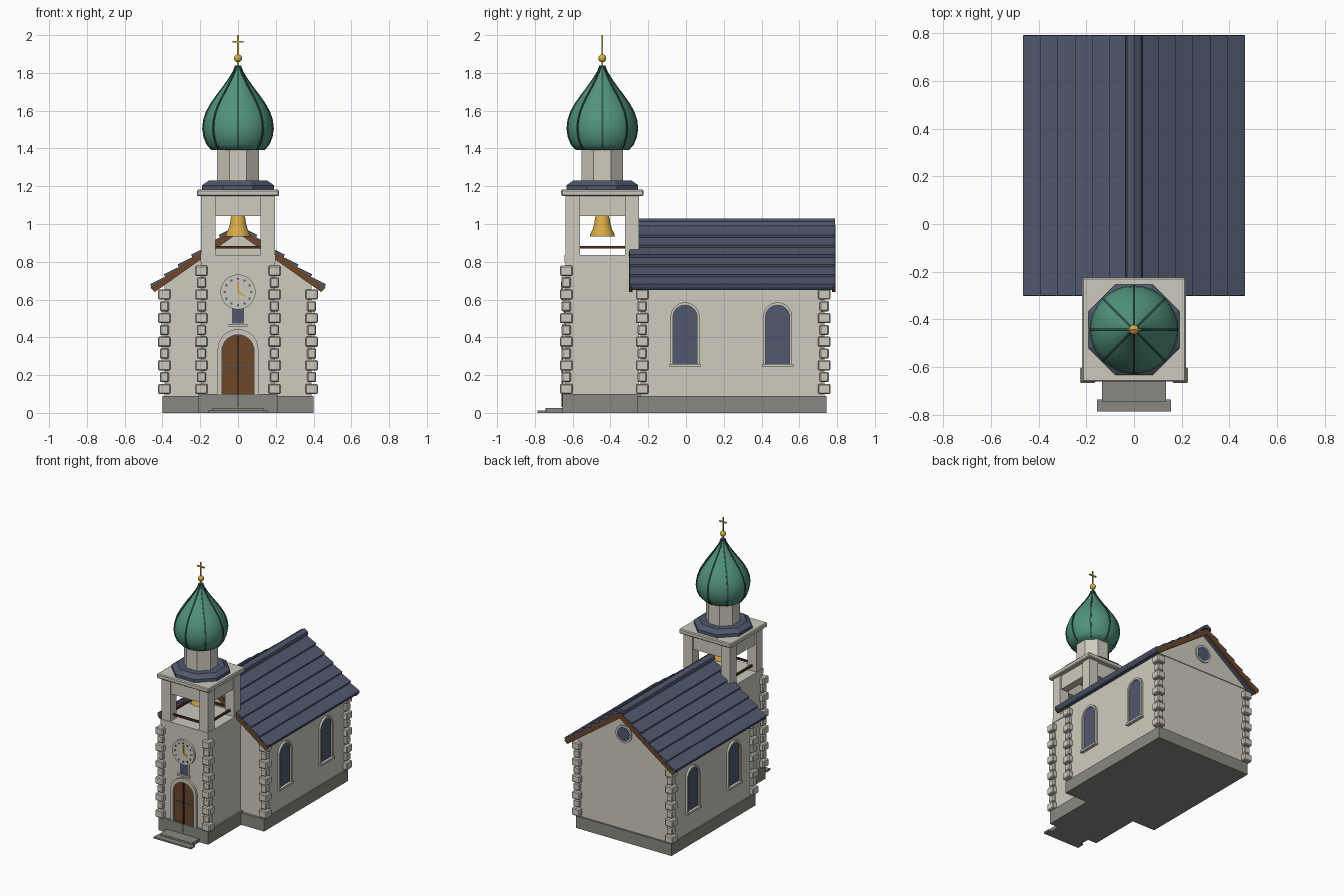
import bpy, bmesh, math
from mathutils import Vector

if "Cube" in bpy.data.objects:
    bpy.data.objects.remove(bpy.data.objects["Cube"])


def material(name, r, g, b):
    lin = [(c / 255 / 12.92) if c < 11 else ((c / 255 + 0.055) / 1.055) ** 2.4 for c in (r, g, b)]
    m = bpy.data.materials.new(name)
    m.diffuse_color = (*lin, 1)
    m.use_nodes = True
    m.node_tree.nodes["Principled BSDF"].inputs["Base Color"].default_value = m.diffuse_color
    return m


PLASTER = material("plaster", 207, 204, 190)
STONE = material("pale_stone", 203, 201, 189)
GREY = material("grey_stone", 136, 135, 130)
SLATE = material("slate", 80, 88, 110)
WOOD = material("wood", 108, 71, 43)
DARKWOOD = material("dark_wood", 80, 45, 32)
COPPER = material("green_copper", 82, 147, 126)
RIB = material("dark_copper", 48, 88, 75)
GOLD = material("gold", 214, 172, 72)

TY = -0.443            # tower centre
SLOPE = 0.72           # roof fall per unit of width


def finish(bm, name, mat, bevel=0, smooth=None):
    bmesh.ops.recalc_face_normals(bm, faces=bm.faces)
    me = bpy.data.meshes.new(name)
    bm.to_mesh(me)
    bm.free()
    me.materials.append(mat)
    ob = bpy.data.objects.new(name, me)
    bpy.context.collection.objects.link(ob)
    if bevel:
        mod = ob.modifiers.new("bevel", 'BEVEL')
        mod.width, mod.segments = bevel, 1
    if smooth:
        bpy.ops.object.select_all(action='DESELECT')
        ob.select_set(True)
        bpy.context.view_layer.objects.active = ob
        bpy.ops.object.shade_smooth_by_angle(angle=math.radians(smooth))
    return ob


def add_prism(bm, pts, axis, a, b):
    """Extrude a 2D outline along an axis from a to b."""
    put = {'x': lambda p, t: (t, p[0], p[1]), 'y': lambda p, t: (p[0], t, p[1]),
           'z': lambda p, t: (p[0], p[1], t)}[axis]
    lo = [bm.verts.new(put(p, a)) for p in pts]
    hi = [bm.verts.new(put(p, b)) for p in pts]
    bm.faces.new(lo)
    bm.faces.new(hi[::-1])
    for i in range(len(pts)):
        j = (i + 1) % len(pts)
        bm.faces.new((lo[i], hi[i], hi[j], lo[j]))


def prism(name, pts, axis, a, b, mat, **kw):
    bm = bmesh.new()
    add_prism(bm, pts, axis, a, b)
    return finish(bm, name, mat, **kw)


def rect(x0, x1, y0, y1):
    return [(x0, y0), (x1, y0), (x1, y1), (x0, y1)]


def box(name, x0, x1, y0, y1, z0, z1, mat, **kw):
    return prism(name, rect(x0, x1, y0, y1), 'z', z0, z1, mat, **kw)


def lathe(name, profile, n, mat, y=TY, turn=0.0, smooth=None):
    """Revolve (radius, height) points about a vertical axis."""
    bm = bmesh.new()
    rings = [[bm.verts.new((r * math.cos(turn + math.tau * i / n), y + r * math.sin(turn + math.tau * i / n), z))
              for i in range(n)] for r, z in profile]
    for p, q in zip(rings, rings[1:]):
        for i in range(n):
            bm.faces.new((p[i], p[(i + 1) % n], q[(i + 1) % n], q[i]))
    bm.faces.new(rings[0])
    bm.faces.new(rings[-1])
    return finish(bm, name, mat, smooth=smooth)


def arch(c, half, z0, spring, n=14):
    """Round-headed outline, left foot over the top to the right foot."""
    top = [(c - half * math.cos(math.pi * i / n), spring + half * math.sin(math.pi * i / n)) for i in range(n + 1)]
    return [(c - half, z0)] + top + [(c + half, z0)]


def circle(cx, cz, r, n=24):
    return [(cx + r * math.cos(math.tau * i / n), cz + r * math.sin(math.tau * i / n)) for i in range(n)]


# Nave walls, gables and plinths
box("nave_plinth", -0.40, 0.40, -0.26, 0.745, 0, 0.09, GREY)
box("nave_walls", -0.39, 0.39, -0.24, 0.732, 0.09, 0.68, PLASTER)
for nm, a, b in (("front_gable", -0.246, -0.20), ("back_gable", 0.69, 0.738)):
    prism(nm, [(-0.39, 0.68), (0.39, 0.68), (0, 0.968)], 'y', a, b, PLASTER)
box("tower_plinth", -0.208, 0.208, -0.655, -0.24, 0, 0.10, GREY)
box("tower_walls", -0.195, 0.195, -0.638, -0.25, 0.10, 0.80, PLASTER)
box("tower_band", -0.199, 0.199, -0.642, -0.248, 0.80, 0.837, STONE)
box("upper_step", -0.135, 0.135, -0.745, -0.655, 0, 0.026, GREY)
box("lower_step", -0.155, 0.155, -0.785, -0.735, 0, 0.013, GREY)


# Corner stones, alternately wide and narrow
def quoins(name, cx, cy, count):
    bm = bmesh.new()
    for i in range(count):
        h = 0.033 if i % 2 == 0 else 0.024
        z = 0.10 + i * 0.0625
        add_prism(bm, rect(cx - h, cx + h, cy - h, cy + h), 'z', z, z + 0.054)
    finish(bm, name, STONE, bevel=0.006)


for s in (-1, 1):
    quoins("nave_front_quoins", s * 0.39, -0.232, 9)
    quoins("nave_back_quoins", s * 0.39, 0.732, 9)
    quoins("tower_quoins", s * 0.194, -0.634, 11)

# Roof: deck, overlapping courses, verge boards, ridge
edges = [0.0, 0.03, 0.102, 0.175, 0.248, 0.32, 0.392, 0.465]
for s in (-1, 1):
    prism("roof_deck", [(0, 0.998), (s * 0.46, 0.998 - SLOPE * 0.46), (s * 0.447, 0.65), (0, 0.972)],
          'y', -0.295, 0.785, SLATE)
    bm = bmesh.new()
    for x0, x1 in zip(edges[1:], edges[2:]):
        zt, zb = 1.0 - SLOPE * x0, 1.0 - SLOPE * x1
        add_prism(bm, [(s * x0, zt), (s * x1, zb + 0.016), (s * (x1 - 0.008), zb - 0.004), (s * x0, zt - 0.012)],
                  'y', -0.30, 0.79, )
    finish(bm, "roof_courses", SLATE)
    for a, b in ((-0.302, -0.283), (0.773, 0.792)):
        prism("verge_board", [(0, 0.996), (s * 0.463, 0.996 - SLOPE * 0.463), (s * 0.44, 0.64), (0, 0.952)],
              'y', a, b, WOOD)
prism("ridge_cap", [(-0.035, 0.99), (-0.03, 1.012), (0, 1.03), (0.03, 1.012), (0.035, 0.99), (0, 1.0)],
      'y', -0.30, 0.79, SLATE)

# Nave windows with surrounds and sills
for s in (-1, 1):
    for c in (-0.005, 0.485):
        outer, inner = arch(c, 0.077, 0.255, 0.508), arch(c, 0.064, 0.255, 0.506)
        prism("window_surround", outer + inner[::-1], 'x', s * 0.385, s * 0.405, STONE)
        prism("window_glass", inner, 'x', s * 0.386, s * 0.394, SLATE)
        prism("window_sill", rect(c - 0.083, c + 0.083, 0.243, 0.258), 'x', s * 0.385, s * 0.414, STONE)

# Round window in the back gable
prism("round_surround", circle(0, 0.815, 0.066), 'y', 0.72, 0.748, STONE)
prism("round_glass", circle(0, 0.815, 0.052), 'y', 0.745, 0.751, SLATE)

# Door
outer, inner = arch(0, 0.108, 0.10, 0.335), arch(0, 0.085, 0.10, 0.328)
prism("door_surround", outer + inner[::-1], 'y', -0.654, -0.63, STONE)
prism("door_leaf", inner, 'y', -0.644, -0.63, WOOD)
prism("door_gap", rect(-0.003, 0.003, 0.03, 0.41), 'y', -0.658, -0.64, DARKWOOD)
prism("door_bar", rect(-0.083, 0.083, 0.251, 0.257), 'y', -0.648, -0.64, SLATE)

# Small window above the door
prism("small_window_frame", rect(-0.042, 0.042, 0.465, 0.56), 'y', -0.643, -0.63, STONE)
prism("small_window_glass", rect(-0.033, 0.033, 0.472, 0.552), 'y', -0.647, -0.64, SLATE)
prism("small_window_sill", rect(-0.05, 0.05, 0.457, 0.47), 'y', -0.657, -0.63, STONE)

# Clock
CZ = 0.64
prism("clock_face", circle(0, CZ, 0.093, 32), 'y', -0.655, -0.63, STONE)
bm = bmesh.new()
for k in range(12):
    t = math.tau * k / 12
    add_prism(bm, circle(0.07 * math.sin(t), CZ + 0.07 * math.cos(t), 0.0065, 8), 'y', -0.659, -0.654)
finish(bm, "clock_marks", SLATE)
for nm, ang, length in (("minute_hand", 0, 0.055), ("hour_hand", 120, 0.04)):
    d = Vector((math.sin(math.radians(ang)), math.cos(math.radians(ang))))
    n, c = Vector((-d.y, d.x)) * 0.005, Vector((0, CZ))
    prism(nm, [c + n, c - n, c + d * length - n, c + d * length + n], 'y', -0.661, -0.654, GOLD)

# Belfry: posts, lintels, rails and cornice
for sx in (-1, 1):
    for sy in (-1, 1):
        cx, cy = sx * 0.157, TY + sy * 0.157
        box("belfry_post", cx - 0.038, cx + 0.038, cy - 0.038, cy + 0.038, 0.837, 1.15, PLASTER)
for s in (-1, 1):
    c = TY + s * 0.157
    box("lintel", -0.125, 0.125, c - 0.028, c + 0.028, 1.042, 1.15, PLASTER)
    box("side_lintel", s * 0.157 - 0.028, s * 0.157 + 0.028, TY - 0.125, TY + 0.125, 1.042, 1.15, PLASTER)
    box("rail", -0.125, 0.125, c - 0.007, c + 0.007, 0.87, 0.884, DARKWOOD)
    box("side_rail", s * 0.157 - 0.007, s * 0.157 + 0.007, TY - 0.125, TY + 0.125, 0.87, 0.884, DARKWOOD)
box("cornice", -0.218, 0.218, TY - 0.218, TY + 0.218, 1.148, 1.182, STONE, bevel=0.006)

# Bell
lathe("bell", [(0.066, 0.935), (0.064, 0.948), (0.052, 0.97), (0.043, 1.0), (0.038, 1.035), (0.025, 1.055),
               (0.008, 1.06), (0.008, 1.15)], 24, GOLD, smooth=40)

# Octagonal skirt and drum
K, T = 1 / math.cos(math.pi / 8), math.pi / 8
lathe("skirt_roof", [(0.19 * K, 1.182), (0.19 * K, 1.205), (0.155 * K, 1.23)], 8, SLATE, turn=T)
lathe("drum", [(0.11 * K, 1.225), (0.11 * K, 1.40)], 8, PLASTER, turn=T)

# Onion dome with eight ribs
dome = [(0.138, 1.393), (0.162, 1.42), (0.178, 1.46), (0.185, 1.505), (0.180, 1.55), (0.165, 1.595),
        (0.140, 1.64), (0.108, 1.685), (0.074, 1.73), (0.043, 1.775), (0.022, 1.81), (0.011, 1.84)]
lathe("onion_dome", dome, 32, COPPER, smooth=50)
bm = bmesh.new()
for k in range(8):
    start = len(bm.verts)
    add_prism(bm, [(r + 0.005, z) for r, z in dome] + [(r - 0.008, z) for r, z in dome[::-1]], 'y', -0.005, 0.005)
    bm.verts.ensure_lookup_table()
    c, s = math.cos(math.tau * k / 8), math.sin(math.tau * k / 8)
    for v in bm.verts[start:]:
        x, y = v.co.x, v.co.y
        v.co.x, v.co.y = x * c - y * s, TY + x * s + y * c
finish(bm, "dome_ribs", RIB)

# Finial ball and cross
ball = [(max(0.001, 0.021 * math.sin(math.pi * i / 10)), 1.877 - 0.021 * math.cos(math.pi * i / 10)) for i in range(11)]
lathe("finial_ball", ball, 16, GOLD, smooth=60)
box("cross_upright", -0.004, 0.004, TY - 0.004, TY + 0.004, 1.835, 2.0, GOLD)
box("cross_arm", -0.03, 0.03, TY - 0.004, TY + 0.004, 1.961, 1.97, GOLD)
